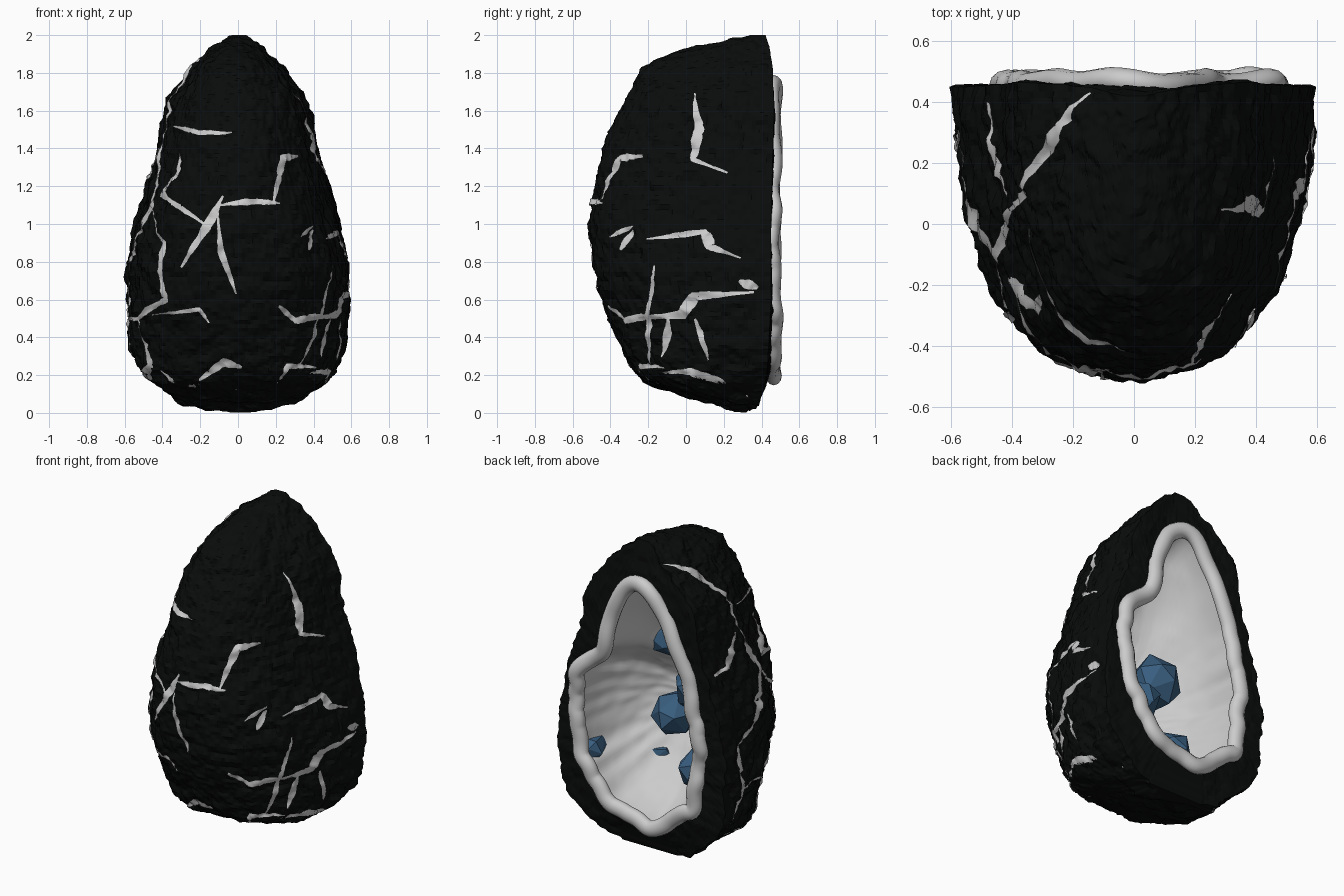
import bpy, bmesh, math, random
from mathutils import Vector, noise

if "Cube" in bpy.data.objects:
    bpy.data.objects.remove(bpy.data.objects["Cube"])
random.seed(4)

# height, half width, front y, back y of the rock
ROWS = [(0, .22, .33, .37), (.04, .34, .17, .385), (.1, .43, -.02, .40), (.17, .53, -.22, .42),
        (.23, .57, -.28, .43), (.4, .575, -.36, .44), (.6, .58, -.44, .45), (.75, .59, -.49, .45), (1, .54, -.51, .45),
        (1.2, .48, -.48, .455), (1.4, .425, -.43, .46), (1.55, .39, -.37, .465), (1.67, .36, -.32, .465),
        (1.75, .29, -.27, .46), (1.82, .245, -.23, .46), (1.88, .18, -.12, .45), (1.94, .12, .05, .44),
        (2, .03, .36, .42)]
# outline of the opening in the back (x, z)
OPEN = [(.1, 1.77), (.24, 1.5), (.26, 1.29), (.49, 1.1), (.5, .83), (.46, .55), (.25, .24), (-.1, .15),
        (-.4, .37), (-.47, .81), (-.36, 1.28), (-.19, 1.61), (-.06, 1.79)]
CX, CZ, POW = 0, .8, 2.4


def material(name, col):
    m = bpy.data.materials.new(name)
    m.diffuse_color = (*col, 1)
    m.use_nodes = True
    m.node_tree.nodes["Principled BSDF"].inputs["Base Color"].default_value = m.diffuse_color
    return m


BLACK = material("black_rock", (.003, .0035, .0035))
BLUE = material("blue_crystal", (.04, .11, .21))


def row(z):
    z = min(max(z, 0), 2)
    for a, b in zip(ROWS, ROWS[1:]):
        if z <= b[0]:
            f = (z - a[0]) / (b[0] - a[0])
            return [p + (q - p) * f for p, q in zip(a[1:], b[1:])]


def rough(p, k=1.0):
    return k * (.02 * noise.noise(p * 4.5) + .02 * noise.noise(Vector((p.x * 12, p.y * 12, p.z * 16)))
                + .012 * noise.noise(p * 34))


def rock(th, z, lift=0):
    w, yf, yb = row(z)
    c, s = math.cos(th), max(math.sin(th), 0)
    p = Vector((math.copysign(w * abs(c) ** (2 / POW), c), yb - (yb - yf) * s ** (2 / POW), z))
    # the lower back corners are broken away
    p.x *= 1 - .22 * max(0, 1 - abs(z - .12) / .22) * abs(c) ** 6
    out = Vector((c, -s, (z - .9) * .5)).normalized()
    q = p + out * (rough(p) + lift)
    q.z = min(max(q.z + max(0, .1 - z) * (.25 + .4 * noise.noise(p * 7)), 0), 2)
    q.y = min(q.y, .48)
    return q


def finish(name, bm, mat=None, smooth=True):
    bmesh.ops.recalc_face_normals(bm, faces=bm.faces)
    me = bpy.data.meshes.new(name)
    bm.to_mesh(me)
    bm.free()
    ob = bpy.data.objects.new(name, me)
    bpy.context.collection.objects.link(ob)
    if mat:
        me.materials.append(mat)
    me.shade_smooth() if smooth else me.shade_flat()
    return ob


def skin(bm, grid, closed=False):
    for a, b in zip(grid, grid[1:]):
        n = len(a)
        for i in range(n if closed else n - 1):
            bm.faces.new((a[i], a[(i + 1) % n], b[(i + 1) % n], b[i]))


POLAR = sorted((math.atan2(z - CZ, x - CX), math.hypot(x - CX, z - CZ)) for x, z in OPEN)
POLAR = [(POLAR[-1][0] - math.tau, POLAR[-1][1])] + POLAR + [(POLAR[0][0] + math.tau, POLAR[0][1])]


def radius_raw(a):
    a = (a + math.pi) % math.tau - math.pi
    for p, q in zip(POLAR, POLAR[1:]):
        if p[0] <= a <= q[0]:
            # straight edge between the two outline points
            d = q[0] - p[0]
            return p[1] * q[1] * math.sin(d) / (p[1] * math.sin(a - p[0]) + q[1] * math.sin(q[0] - a))


def opening(a, s=1.0):
    r = sum(radius_raw(a + k * .035) for k in range(-2, 3)) / 5 - .035
    r += .02 * noise.noise(Vector((math.cos(a) * 5, math.sin(a) * 5, 3)))
    return CX + r * s * math.cos(a), CZ + r * s * math.sin(a)


# rough black shell with its flat back around the opening
bm = bmesh.new()
NZ, NT = 150, 170
zs = [1 - math.cos(math.pi * (.6 * i / NZ + .4 * (.5 - .5 * math.cos(math.pi * i / NZ)))) for i in range(NZ + 1)]
grid = [[bm.verts.new(rock(math.pi * j / NT, z)) for j in range(NT + 1)] for z in zs]
skin(bm, grid)
bm.faces.new(grid[0])
bm.faces.new(grid[-1])
edge = [r[0] for r in grid] + [r[-1] for r in reversed(grid)]
rings = [edge]
for k in range(1, 9):
    ring = []
    for v in edge:
        x, z = opening(math.atan2(v.co.z - CZ, v.co.x - CX))
        p = v.co.lerp(Vector((x, .455, z)), k / 8)
        p.y += rough(p, .5) * (k < 8)
        ring.append(bm.verts.new(p))
    rings.append(ring)
skin(bm, rings, True)
shell = finish("rock_shell", bm, BLACK, False)
low = min(v.co.z for v in shell.data.vertices)
for v in shell.data.vertices:
    v.co.z -= low * max(0, 1 - v.co.z / .3)

# pale hollow inside
bm = bmesh.new()
rings = []
for k in range(33):
    u = math.pi / 2 * k / 32.5
    ring = []
    for i in range(140):
        x, z = opening(math.tau * i / 140, math.cos(u))
        depth = .64 * (.46 - row(z)[1])
        p = Vector((x, .46 - depth * math.sin(u), z))
        p.y += .5 * rough(p) * min(1, k / 4)
        ring.append(bm.verts.new(p))
    rings.append(ring)
skin(bm, rings, True)
bm.faces.new(rings[-1])
finish("hollow_lining", bm)

# rounded pale rim
bm = bmesh.new()
rings = []
for i in range(200):
    a = math.tau * i / 200
    x, z = opening(a)
    x1, z1 = opening(a + .02)
    x0, z0 = opening(a - .02)
    out = Vector((z1 - z0, 0, x0 - x1)).normalized()
    n = noise.noise(Vector((x * 5, 1, z * 5)))
    c = Vector((x, .46 + .025 * n, z)) - out * .008
    rings.append([bm.verts.new(c + out * .05 * math.cos(t) + Vector((0, .042 * math.sin(t), 0)))
                  for t in (math.tau * j / 12 for j in range(12))])
skin(bm, rings + rings[:1], True)
finish("opening_rim", bm)


# pale cracks: polylines read in front view (x, z) or side view (y, z)
def angle(kind, a, z):
    w, yf, yb = row(z)
    if kind == "front":
        return math.acos(math.copysign(min(abs(a) / w, 1) ** (POW / 2), a))
    s = math.asin(min(max((yb - a) / (yb - yf), 0), 1) ** (POW / 2))
    return s if kind == "right" else math.pi - s


def crack(bm, kind, pts, width):
    path = []
    for (a, z), (b, y) in zip(pts, pts[1:]):
        path += [(a + (b - a) * t / 12, z + (y - z) * t / 12) for t in range(12)]
    path.append(pts[-1])
    centre = [(angle(kind, *p), p[1]) for p in path]
    pos = [rock(*c) for c in centre]
    rows = []
    for i, (th, z) in enumerate(centre):
        d = (pos[min(i + 1, len(pos) - 1)] - pos[max(i - 1, 0)]).normalized()
        side = d.cross(Vector((math.cos(th), -math.sin(th), 0)))
        tan = Vector((-math.sin(th), -math.cos(th), 0))
        f = i / (len(pos) - 1)
        h = width * (.25 + .75 * math.sin(math.pi * f)) * (1 + .6 * noise.noise(pos[i] * 9))
        r = max(.15, row(z)[0])
        rows.append([bm.verts.new(rock(min(max(th + side.dot(tan) * h * k / r, 0), math.pi),
                                       z + side.z * h * k, .006)) for k in (-1, -.33, .33, 1)])
    skin(bm, rows)


FRONT = [[(-.35, 1.52), (-.2, 1.48), (-.03, 1.48)], [(-.31, 1.38), (-.32, 1.27), (-.4, 1.16), (-.18, 1.0)],
         [(-.08, 1.15), (-.17, .98), (-.3, .77)], [(-.11, 1.08), (-.09, .85), (-.01, .63)],
         [(-.11, 1.1), (.1, 1.12), (.22, 1.11)], [(.19, 1.12), (.24, 1.35), (.32, 1.36)],
         [(.32, .93), (.4, .99)], [(.4, .97), (.37, .86)], [(.21, .57), (.3, .49), (.48, .52)],
         [(-.45, .52), (-.2, .55), (-.15, .48)], [(-.42, .22), (-.3, .14), (-.1, .14), (.04, .13)],
         [(-.2, .18), (-.07, .27), (.02, .24)], [(.2, .14), (.26, .25), (.42, .24)]]
SIDE = [[(.04, 1.7), (.07, 1.5), (.04, 1.34), (.22, 1.27)],
        [(-.2, .92), (.1, .96), (.13, .88), (.29, .82)], [(-.25, .5), (-.02, .52), (.05, .62), (.36, .64)],
        [(-.16, .78), (-.2, .5), (-.2, .25)], [(-.09, .51), (-.12, .3)], [(.28, .7), (.38, .66)],
        [(.05, .5), (.12, .28)], [(-.12, .21), (.02, .22), (.2, .17), (.34, .09)]]
LEFT = [[(.43, 1.9), (.3, 1.82), (.1, 1.6), (.05, 1.4)], [(.1, 1.4), (.25, 1.25), (.4, 1.25)],
        [(.05, 1.4), (-.1, 1.1), (.1, .85), (.3, .8)], [(.3, .8), (.25, .5), (.38, .3)],
        [(-.1, 1.1), (-.3, .9), (-.3, .6), (0, .5), (.25, .5)], [(0, .5), (-.05, .25), (.2, .16), (.36, .12)]]
bm = bmesh.new()
for kind, lines in (("front", FRONT), ("right", SIDE), ("left", LEFT)):
    for i, line in enumerate(lines):
        crack(bm, kind, line, .013 + .005 * (i % 3))
finish("pale_cracks", bm)


# blue faceted crystals growing from the hollow
def crystal(bm, base, tip, r):
    base, tip = Vector(base), Vector(tip)
    q = (tip - base).to_track_quat("Z", "Y")
    length, turn = (tip - base).length, random.random()
    vs = []
    for h, k, n in ((0, .7, 6), (.72, 1, 6), (1, .45, 3)):
        for i in range(n):
            a = math.tau * i / n + turn
            s = r * k * random.uniform(.9, 1.1)
            p = Vector((math.cos(a) * s, math.sin(a) * s, length * h))
            vs.append(bm.verts.new(base + q @ p))
    bmesh.ops.convex_hull(bm, input=vs)


bm = bmesh.new()
for base, tip, r in (((.08, -.18, .72), (.01, .2, .77), .14), ((-.12, -.18, .92), (-.13, .18, .98), .16),
                     ((-.2, -.1, .42), (-.17, .24, .5), .13), ((.2, -.05, .42), (.16, .06, .38), .12),
                     ((.44, .24, .55), (.42, .42, .53), .08), ((.15, -.15, 1.2), (.18, .05, 1.14), .12)):
    crystal(bm, base, tip, r)
finish("crystals", bm, BLUE, False)
